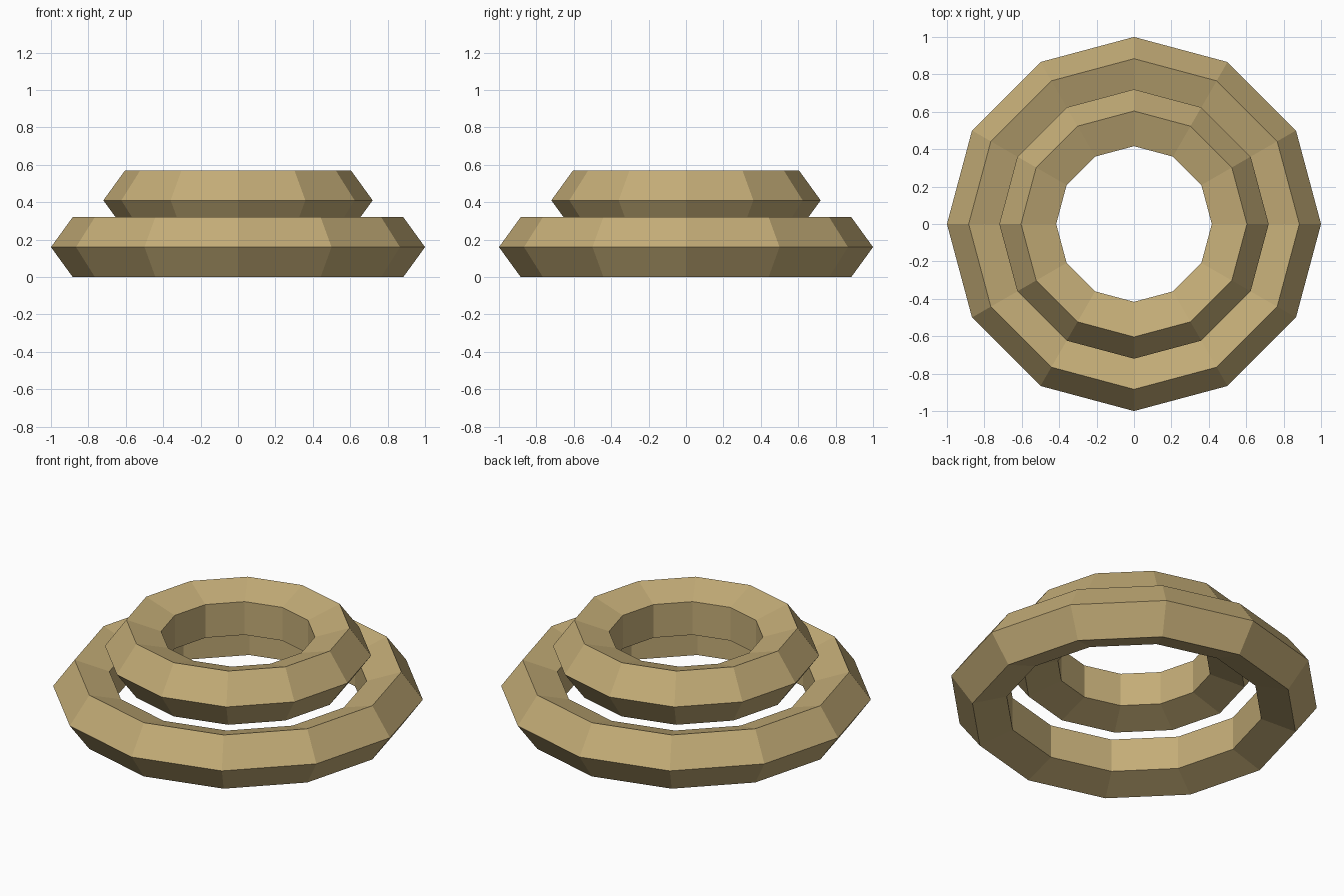
import bpy
import bmesh
from math import cos, sin, tau

if "Cube" in bpy.data.objects:
    bpy.data.objects.remove(bpy.data.objects["Cube"], do_unlink=True)

SEGMENTS, SIDES = 12, 5
TUBE = 0.168

# Single sandy material
sand = bpy.data.materials.new("sand")
sand.use_nodes = True
colour = (0.55, 0.415, 0.185, 1)
sand.diffuse_color = colour
sand.node_tree.nodes["Principled BSDF"].inputs["Base Color"].default_value = colour


def ring(name, outer_radius, z):
    """Flat-shaded ring with a five-sided section pointing outward."""
    bm = bmesh.new()
    middle = outer_radius - TUBE
    loops = []
    for i in range(SEGMENTS):
        a = tau * i / SEGMENTS
        loop = []
        for j in range(SIDES):
            b = tau * j / SIDES
            r = middle + TUBE * cos(b)
            loop.append(bm.verts.new((r * cos(a), r * sin(a), TUBE * sin(b))))
        loops.append(loop)
    for i in range(SEGMENTS):
        p, q = loops[i], loops[(i + 1) % SEGMENTS]
        for j in range(SIDES):
            k = (j + 1) % SIDES
            bm.faces.new((p[j], q[j], q[k], p[k]))
    bmesh.ops.recalc_face_normals(bm, faces=bm.faces)
    mesh = bpy.data.meshes.new(name)
    bm.to_mesh(mesh)
    bm.free()
    mesh.materials.append(sand)
    obj = bpy.data.objects.new(name, mesh)
    obj.location.z = z
    bpy.context.collection.objects.link(obj)


# Wide ring on the ground, narrower ring nested above it
ring("lower_ring", 1.0, 0.16)
ring("upper_ring", 0.72, 0.41)
